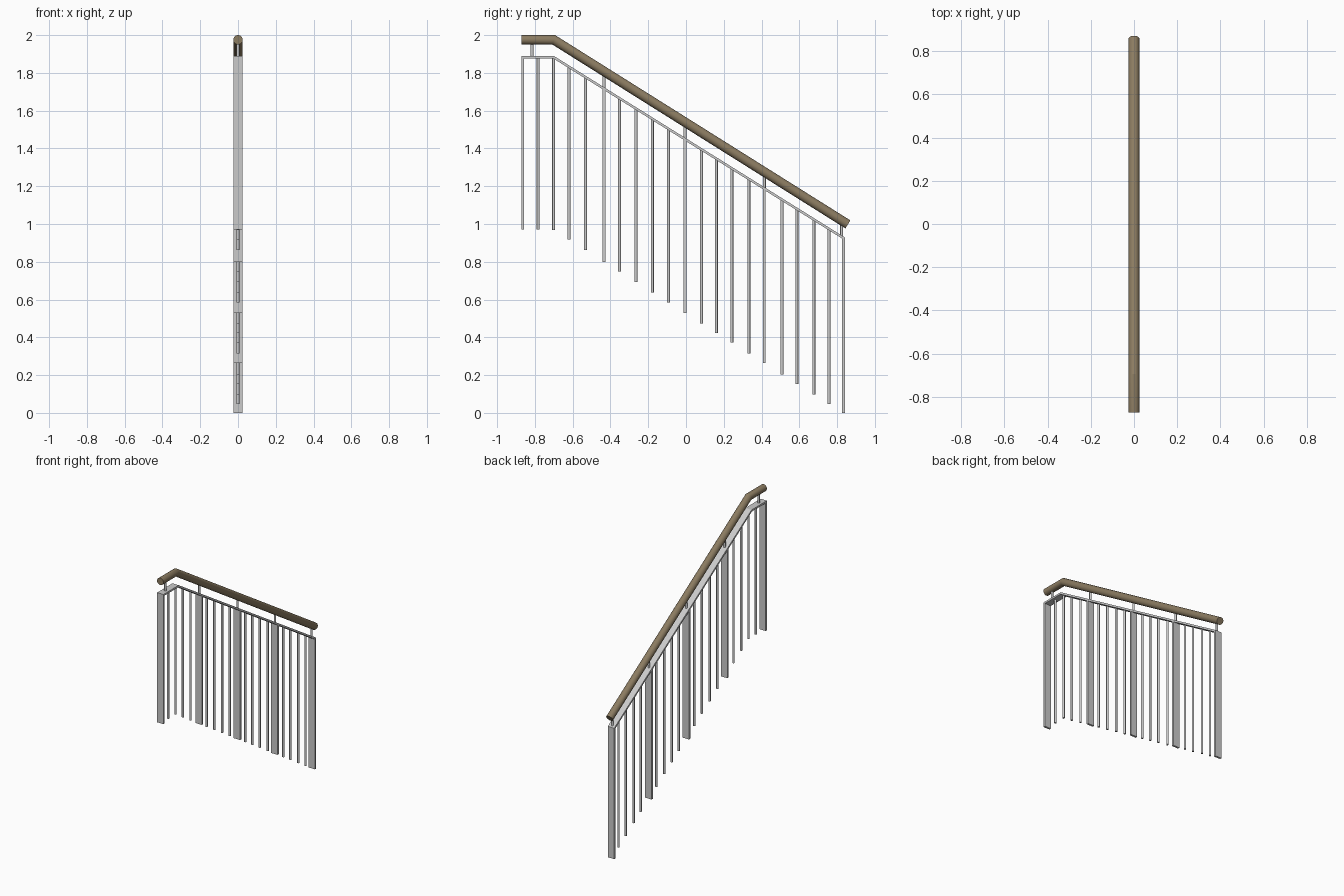
import bpy, bmesh, math
from mathutils import Vector

if "Cube" in bpy.data.objects:
    bpy.data.objects.remove(bpy.data.objects["Cube"])

BEND = -0.70      # y where the landing turns into the slope


def rail_top(y):
    return 1.89 - 0.6235 * max(0.0, y - BEND)


def foot(y):
    return max(0.0, 0.97 - 0.6325 * max(0.0, y - BEND + 0.003))


def hand_axis(y):
    return 1.975 - 0.6275 * max(0.0, y - BEND)


def finish(bm, name, mat=None, smooth=False):
    bmesh.ops.recalc_face_normals(bm, faces=bm.faces)
    me = bpy.data.meshes.new(name)
    bm.to_mesh(me)
    bm.free()
    ob = bpy.data.objects.new(name, me)
    bpy.context.collection.objects.link(ob)
    if mat:
        me.materials.append(mat)
    if smooth:
        bpy.ops.object.select_all(action='DESELECT')
        ob.select_set(True)
        bpy.context.view_layer.objects.active = ob
        bpy.ops.object.shade_smooth_by_angle(angle=math.radians(30))
    return ob


def extrude_yz(name, pts, width):
    bm = bmesh.new()
    f = bm.faces.new([bm.verts.new((-width / 2, y, z)) for y, z in pts])
    r = bmesh.ops.extrude_face_region(bm, geom=[f])
    bmesh.ops.translate(bm, vec=(width, 0, 0),
                        verts=[v for v in r['geom'] if isinstance(v, bmesh.types.BMVert)])
    return finish(bm, name)


def tube(name, path, r, n, mat=None):
    # Round bar along a path in the yz plane, mitred at bends
    pts = [Vector((0, y, z)) for y, z in path]
    dirs = [(b - a).normalized() for a, b in zip(pts, pts[1:])]
    bm = bmesh.new()
    rings = []
    for i, p in enumerate(pts):
        a, b = dirs[max(i - 1, 0)], dirs[min(i, len(dirs) - 1)]
        t = (a + b).normalized()
        up = Vector((0, -t.z, t.y)) / t.dot(a)
        rings.append([bm.verts.new(p + Vector((r * math.cos(k * math.tau / n), 0, 0))
                                   + up * r * math.sin(k * math.tau / n)) for k in range(n)])
    for A, B in zip(rings, rings[1:]):
        for k in range(n):
            bm.faces.new((A[k], A[(k + 1) % n], B[(k + 1) % n], B[k]))
    bm.faces.new(rings[0])
    bm.faces.new(rings[-1])
    return finish(bm, name, mat, True)


wood = bpy.data.materials.new("wood")
wood.diffuse_color = (0.26, 0.20, 0.12, 1)
wood.use_nodes = True
wood.node_tree.nodes["Principled BSDF"].inputs["Base Color"].default_value = wood.diffuse_color

# Wooden handrail
tube("handrail", [(-0.872, 1.975), (BEND, 1.975), (0.857, hand_axis(0.857))], 0.025, 32, wood)

# Flat metal rail under the handrail
T = 0.013
extrude_yz("flat_rail", [(-0.872, 1.89), (BEND, 1.89), (0.841, rail_top(0.841)),
                         (0.841, rail_top(0.841) - T * 1.18),
                         (BEND - 0.004, 1.89 - T), (-0.872, 1.89 - T)], 0.05)

# Wide flat posts
posts = [-0.865, -0.434, -0.005, 0.415, 0.834]
for i, y in enumerate(posts):
    a, b = y - 0.007, y + 0.007
    extrude_yz(f"post_{i + 1}", [(a, foot(y)), (b, foot(y)),
                                 (b, rail_top(b) - 0.005), (a, rail_top(a) - 0.005)], 0.05)

# Thin round balusters between the posts
thin = [-0.783, -0.701, -0.619, -0.532, -0.352, -0.265, -0.178, -0.093,
        0.082, 0.161, 0.243, 0.333, 0.508, 0.587, 0.677, 0.757]
for i, y in enumerate(thin):
    tube(f"baluster_{i + 1}", [(y, foot(y)), (y, rail_top(y) - 0.008)], 0.0075, 16)

# Short pins holding the handrail
for i, y in enumerate([-0.815, -0.434, -0.005, 0.415, 0.824]):
    tube(f"handrail_pin_{i + 1}", [(y, rail_top(y) - 0.008), (y, hand_axis(y) - 0.012)], 0.0075, 16)
